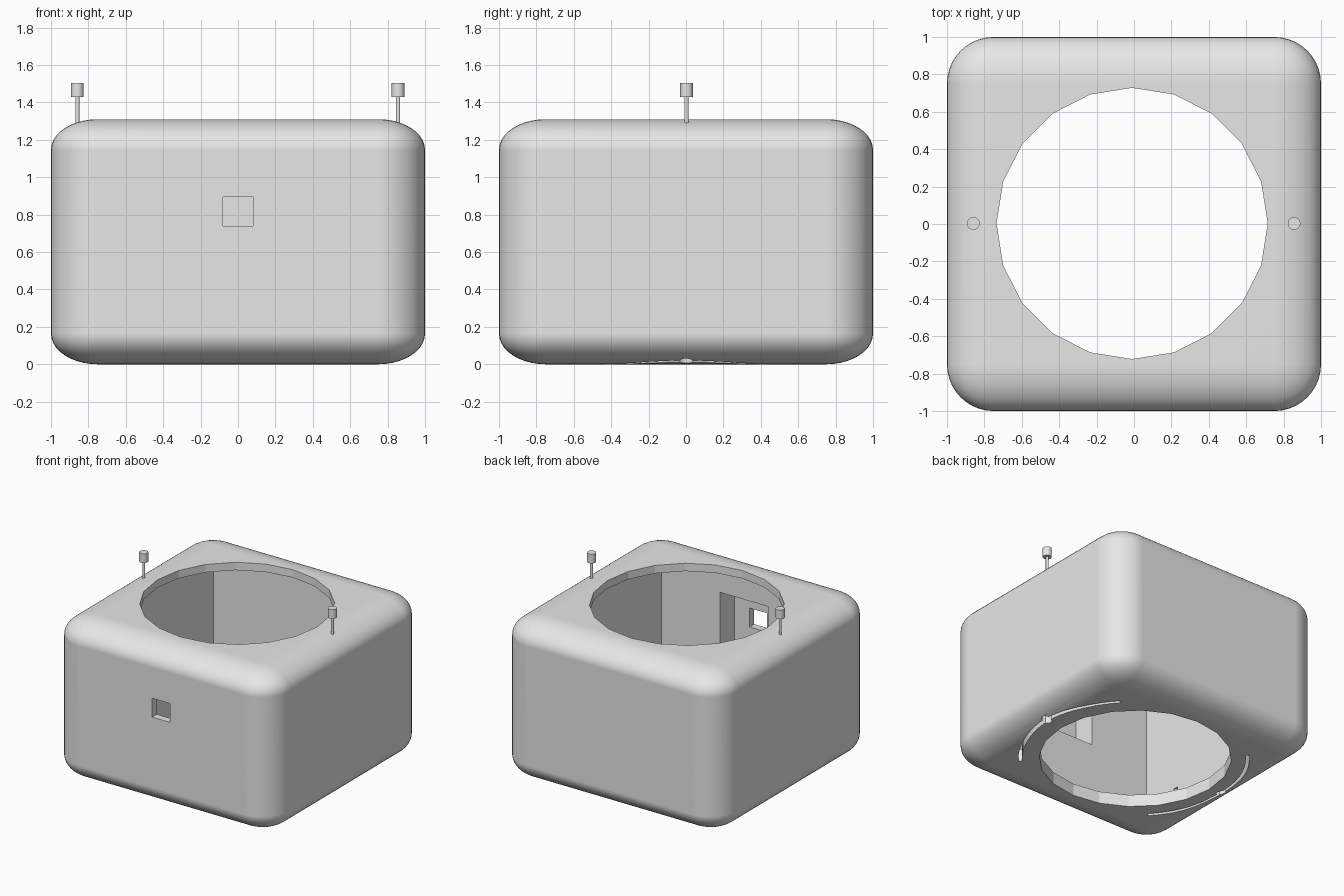
import bpy, bmesh, math
from mathutils import Matrix, Vector

if "Cube" in bpy.data.objects:
    bpy.data.objects.remove(bpy.data.objects["Cube"])

H = 1.31                      # body height
PIN_X = 0.857                 # pin / slot radius from the centre

grey = bpy.data.materials.new("plain_grey")
grey.diffuse_color = (0.8, 0.8, 0.8, 1)
grey.use_nodes = True
grey.node_tree.nodes["Principled BSDF"].inputs["Base Color"].default_value = grey.diffuse_color


def add_object(name, bm):
    bmesh.ops.recalc_face_normals(bm, faces=bm.faces)
    me = bpy.data.meshes.new(name)
    bm.to_mesh(me)
    bm.free()
    me.materials.append(grey)
    ob = bpy.data.objects.new(name, me)
    bpy.context.collection.objects.link(ob)
    return ob


def box(bm, lo, hi):
    lo, hi = Vector(lo), Vector(hi)
    mat = Matrix.Translation((lo + hi) / 2) @ Matrix.Diagonal((*(hi - lo), 1))
    bmesh.ops.create_cube(bm, size=1, matrix=mat)


def cylinder(bm, x, y, r, z0, z1, sides):
    bmesh.ops.create_cone(bm, cap_ends=True, segments=sides, radius1=r, radius2=r,
                          depth=z1 - z0, matrix=Matrix.Translation((x, y, (z0 + z1) / 2)))


def arc_bar(bm, r0, r1, mid, half, z0, z1, steps=20):
    """Curved bar following part of a ring."""
    rings = []
    for i in range(steps + 1):
        a = mid - half + 2 * half * i / steps
        rings.append([bm.verts.new((r * math.cos(a), r * math.sin(a), z))
                      for r, z in ((r0, z0), (r1, z0), (r1, z1), (r0, z1))])
    for p, q in zip(rings, rings[1:]):
        for k in range(4):
            bm.faces.new((p[k], p[(k + 1) % 4], q[(k + 1) % 4], q[k]))
    bm.faces.new(rings[0])
    bm.faces.new(rings[-1])


def select_only(ob):
    bpy.ops.object.select_all(action='DESELECT')
    ob.select_set(True)
    bpy.context.view_layer.objects.active = ob


def cut(target, build, *args):
    """Subtract one primitive from the target."""
    bm = bmesh.new()
    build(bm, *args)
    cutter = add_object("cutter", bm)
    cutter.hide_render = True
    mod = target.modifiers.new("cut", 'BOOLEAN')
    mod.operation = 'DIFFERENCE'
    mod.solver = 'EXACT'
    mod.object = cutter
    select_only(target)
    bpy.ops.object.modifier_apply(modifier=mod.name)
    bpy.data.objects.remove(cutter)


# rounded body, squashed in height so the fillets become elliptical
bm = bmesh.new()
bmesh.ops.create_cube(bm, size=2)
bmesh.ops.bevel(bm, geom=list(bm.edges), offset=0.25, offset_type='OFFSET', segments=10,
                profile=0.5, affect='EDGES', clamp_overlap=True)
bmesh.ops.transform(bm, verts=bm.verts,
                    matrix=Matrix.Translation((0, 0, H / 2)) @ Matrix.Diagonal((1, 1, H / 2, 1)))
body = add_object("rounded_body", bm)

# square cavity, round openings, niche and small window
cut(body, box, (-0.75, -0.75, 0.10), (0.75, 0.75, H - 0.065))
cut(body, cylinder, -0.01, 0.003, 0.725, -0.2, H + 0.2, 20)
cut(body, box, (-0.218, -0.94, 0.53), (0.218, -0.70, 1.06))
cut(body, box, (-0.08, -1.1, 0.74), (0.08, -0.9, 0.895))

# curved locking slots with a round entry, under the base
for side, mid in ((1, 0.0), (-1, math.pi)):
    cut(body, arc_bar, PIN_X - 0.014, PIN_X + 0.014, mid, math.radians(43), -0.1, 0.2)
    cut(body, cylinder, side * PIN_X, 0, 0.038, -0.1, 0.2, 24)

select_only(body)
bpy.ops.object.shade_smooth_by_angle(angle=math.radians(16))
wn = body.modifiers.new("weighted_normals", 'WEIGHTED_NORMAL')
wn.keep_sharp = True

# locking pins on top
for name, x in (("left_pin", -0.859), ("right_pin", 0.856)):
    bm = bmesh.new()
    cylinder(bm, x, 0.003, 0.011, H - 0.05, 1.435, 24)
    cylinder(bm, x, 0.003, 0.034, 1.43, 1.505, 24)
    pin = add_object(name, bm)
    select_only(pin)
    bpy.ops.object.shade_smooth_by_angle(angle=math.radians(30))
